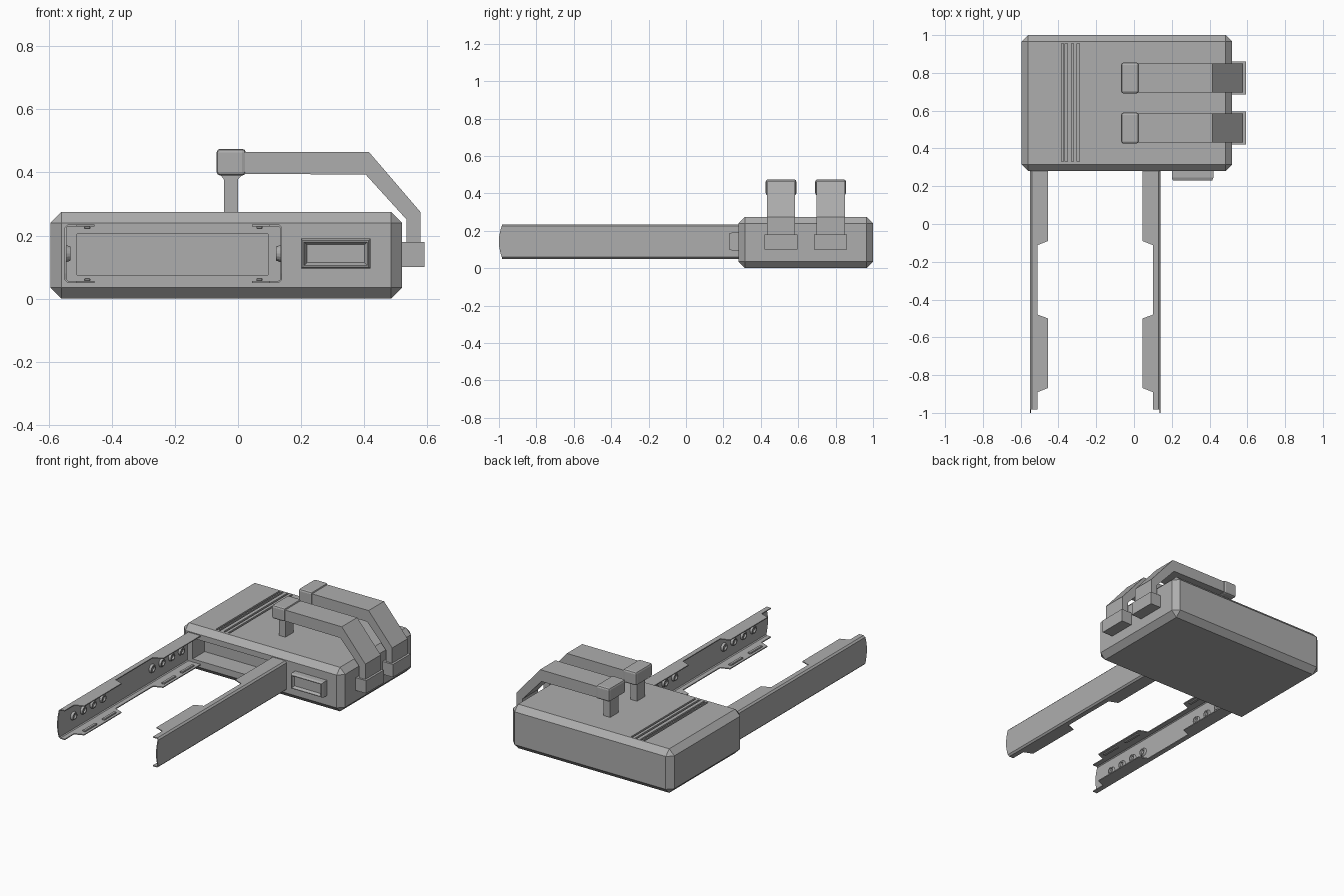
import bpy, bmesh, math
from mathutils import Matrix, Vector

if "Cube" in bpy.data.objects:
    bpy.data.objects.remove(bpy.data.objects["Cube"])

grey = bpy.data.materials.new("plain grey")
grey.diffuse_color = (0.42, 0.42, 0.42, 1)
grey.use_nodes = True
grey.node_tree.nodes["Principled BSDF"].inputs["Base Color"].default_value = grey.diffuse_color


def finish(name, bm):
    bmesh.ops.recalc_face_normals(bm, faces=bm.faces)
    me = bpy.data.meshes.new(name)
    bm.to_mesh(me)
    bm.free()
    me.materials.append(grey)
    ob = bpy.data.objects.new(name, me)
    bpy.context.collection.objects.link(ob)
    return ob


def add_box(bm, x0, x1, y0, y1, z0, z1, bevel=0, segs=1):
    m = (Matrix.Translation(((x0 + x1) / 2, (y0 + y1) / 2, (z0 + z1) / 2))
         @ Matrix.Diagonal((x1 - x0, y1 - y0, z1 - z0, 1)))
    vs = bmesh.ops.create_cube(bm, size=1, matrix=m)["verts"]
    if bevel:
        edges = list({e for v in vs for e in v.link_edges})
        bmesh.ops.bevel(bm, geom=edges, offset=bevel, segments=segs,
                        profile=0.5, affect='EDGES')
    return vs


def add_prism(bm, pts, offset):
    """Extrude a flat outline of 3D points by an offset vector."""
    f = bm.faces.new([bm.verts.new(p) for p in pts])
    r = bmesh.ops.extrude_face_region(bm, geom=[f], use_keep_orig=True)
    bmesh.ops.translate(bm, vec=Vector(offset),
                        verts=[v for v in r["geom"] if isinstance(v, bmesh.types.BMVert)])


# chamfered body with front pocket and top grooves
bm = bmesh.new()
add_box(bm, -0.595, 0.52, 0.28, 1.0, 0, 0.275, 0.035)
body = finish("body", bm)
bm = bmesh.new()
add_box(bm, -0.51, 0.095, 0.2, 0.40, 0.075, 0.205)
for x in (-0.379, -0.359, -0.325, -0.295):
    add_box(bm, x - 0.006, x + 0.006, 0.33, 0.955, 0.262, 0.3)
cutter = finish("body_cutter", bm)
cutter.hide_render = True
mod = body.modifiers.new("cut", 'BOOLEAN')
mod.operation = 'DIFFERENCE'
mod.solver = 'EXACT'
mod.object = cutter
bpy.context.view_layer.objects.active = body
bpy.ops.object.modifier_apply(modifier="cut")
bpy.data.objects.remove(cutter)

# front button with sunken panel
bm = bmesh.new()
add_box(bm, 0.2, 0.42, 0.245, 0.285, 0.095, 0.19)
bmesh.ops.recalc_face_normals(bm, faces=bm.faces)
front = [f for f in bm.faces if f.normal.y < -0.9]
for thick, depth in ((0.008, 0.014), (0.006, 0), (0.013, -0.016)):
    bmesh.ops.inset_region(bm, faces=front, thickness=thick, depth=depth)
finish("front_button", bm)

# two latch arms: profile in x, z
arm = [(-0.02, 0.465), (0.415, 0.465), (0.578, 0.275), (0.578, 0.17),
       (0.535, 0.17), (0.535, 0.25), (0.405, 0.393), (-0.02, 0.396)]
post = [(-0.045, 0.27), (0.0, 0.27), (0.0, 0.378), (0.016, 0.395),
        (-0.058, 0.395), (-0.045, 0.378)]
for i, y in enumerate((0.508, 0.773)):
    bm = bmesh.new()
    add_prism(bm, [(x, y - 0.076, z) for x, z in arm], (0, 0.152, 0))
    finish(f"latch_arm_{i}", bm)
    bm = bmesh.new()
    add_box(bm, -0.068, 0.025, y - 0.082, y + 0.082, 0.39, 0.475, 0.012, 2)
    finish(f"latch_head_{i}", bm)
    bm = bmesh.new()
    add_prism(bm, [(x, y - 0.04, z) for x, z in post], (0, 0.08, 0))
    finish(f"latch_post_{i}", bm)
    bm = bmesh.new()
    add_box(bm, 0.51, 0.592, y - 0.088, y + 0.088, 0.10, 0.18)
    finish(f"latch_base_{i}", bm)

# two mirrored rails: distances are measured inward from the outer face
T = 0.006
flange = [(0.01, 0.285), (0.01, -0.983), (0.04, -0.983), (0.04, -0.89),
          (0.095, -0.868), (0.095, -0.5), (0.04, -0.48), (0.04, -0.112),
          (0.095, -0.09), (0.095, 0.285)]
wall = [(0.285, 0.06), (0.285, 0.225), (-0.985, 0.225), (-0.992, 0.205),
        (-1.0, 0.165), (-1.0, 0.12), (-0.992, 0.08), (-0.985, 0.06)]
corner = [(0, 0.06), (0.01, 0.05), (0.012, 0.056), (0.006, 0.061)]
for side, x0, s in (("left", -0.55, 1), ("right", 0.14, -1)):
    bm = bmesh.new()
    add_prism(bm, [(x0, y, z) for y, z in wall], (s * T, 0, 0))
    for z, d in ((0.05, T), (0.235, -T)):
        add_prism(bm, [(x0 + s * a, y, z) for a, y in flange], (0, 0, d))
        # chamfered fold between wall and flange
        flip = (lambda q: q) if d > 0 else (lambda q: 0.285 - q)
        add_prism(bm, [(x0 + s * a, 0.285, flip(q)) for a, q in corner], (0, -1.268, 0))
    finish(f"rail_{side}", bm)

    # ring bosses on the inner wall
    bm = bmesh.new()
    for start in (-0.85, -0.075):
        for k in range(4):
            c = Vector((x0 + s * 0.011, start + 0.096 * k, 0.1425))
            m = Matrix.Translation(c) @ Matrix.Rotation(s * math.pi / 2, 4, 'Y')
            vs = bmesh.ops.create_cone(bm, cap_ends=True, segments=16, radius1=0.028,
                                       radius2=0.022, depth=0.016, matrix=m)["verts"]
            cap = max({f for v in vs for f in v.link_faces if len(f.verts) > 4},
                      key=lambda f: s * f.calc_center_median().x)
            bmesh.ops.inset_region(bm, faces=[cap], thickness=0.007, depth=0)
            bmesh.ops.inset_region(bm, faces=[cap], thickness=0.003, depth=-0.009)
    finish(f"rail_bosses_{side}", bm)

    # raised bars on the inner flange faces
    bm = bmesh.new()
    for y in (-0.78, -0.59, 0.0, 0.18):
        for z in (0.060, 0.225):
            xs = sorted((x0 + s * 0.062, x0 + s * 0.082))
            add_box(bm, *xs, y - 0.06, y + 0.06, z - 0.005, z + 0.005, 0.003)
    finish(f"rail_bars_{side}", bm)
